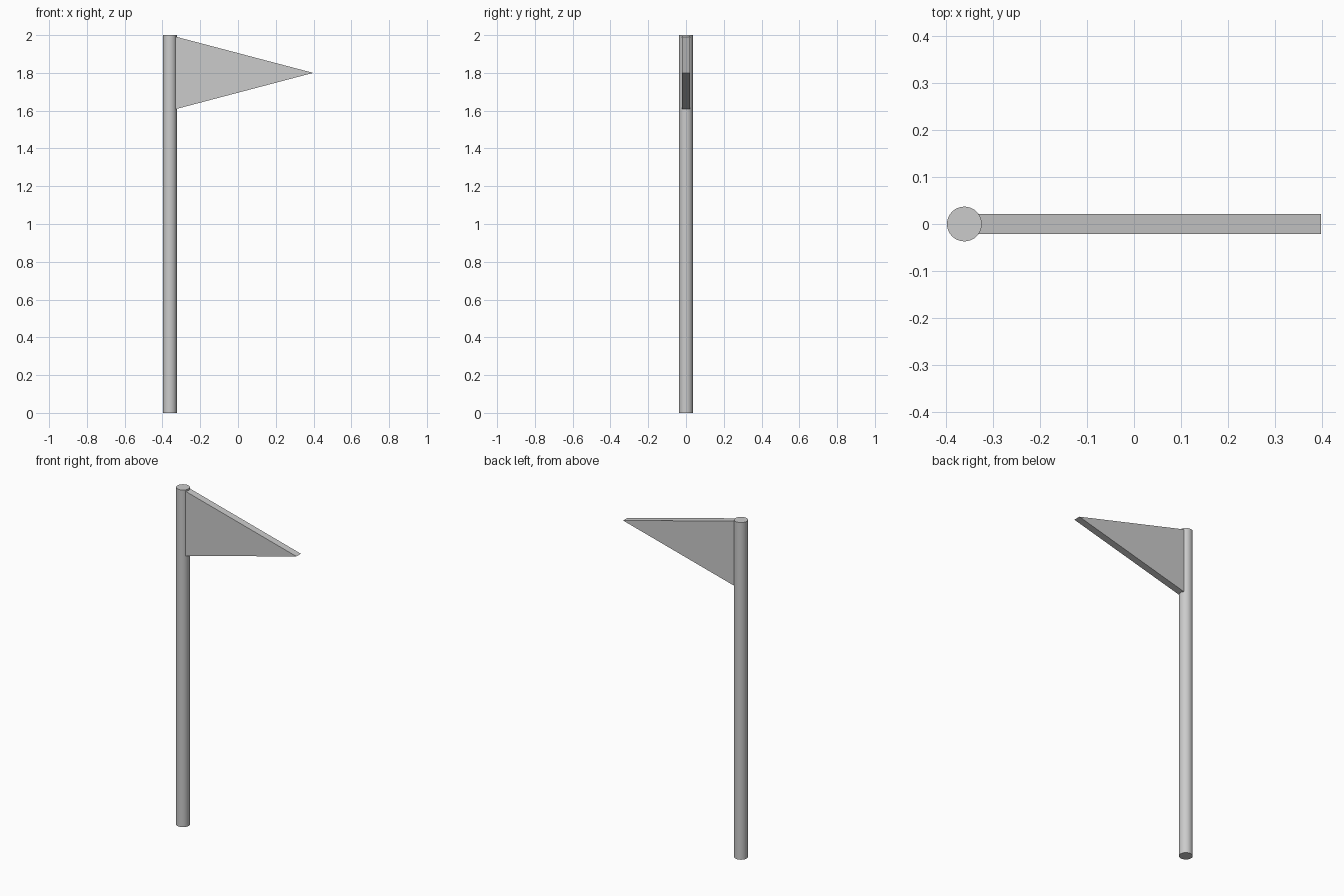
import bpy
import bmesh
import math

if "Cube" in bpy.data.objects:
    bpy.data.objects.remove(bpy.data.objects["Cube"])

POLE_X, POLE_R, HEIGHT = -0.361, 0.037, 2.0

# Round pole
bpy.ops.mesh.primitive_cylinder_add(vertices=32, radius=POLE_R, depth=HEIGHT,
                                    location=(POLE_X, 0, HEIGHT / 2))
pole = bpy.context.object
pole.name = "pole"
bpy.ops.object.shade_smooth_by_angle(angle=math.radians(30))

# Triangular pennant: profile in the XZ plane, extruded through its thickness
HALF_T = 0.021
profile = [(POLE_X, 1.6), (0.398, 1.8), (POLE_X, 2.0)]
bm = bmesh.new()
face = bm.faces.new([bm.verts.new((x, -HALF_T, z)) for x, z in profile])
ext = bmesh.ops.extrude_face_region(bm, geom=[face])
moved = [g for g in ext["geom"] if isinstance(g, bmesh.types.BMVert)]
bmesh.ops.translate(bm, verts=moved, vec=(0, 2 * HALF_T, 0))
bmesh.ops.recalc_face_normals(bm, faces=bm.faces)
mesh = bpy.data.meshes.new("pennant")
bm.to_mesh(mesh)
bm.free()
bpy.context.collection.objects.link(bpy.data.objects.new("pennant", mesh))
